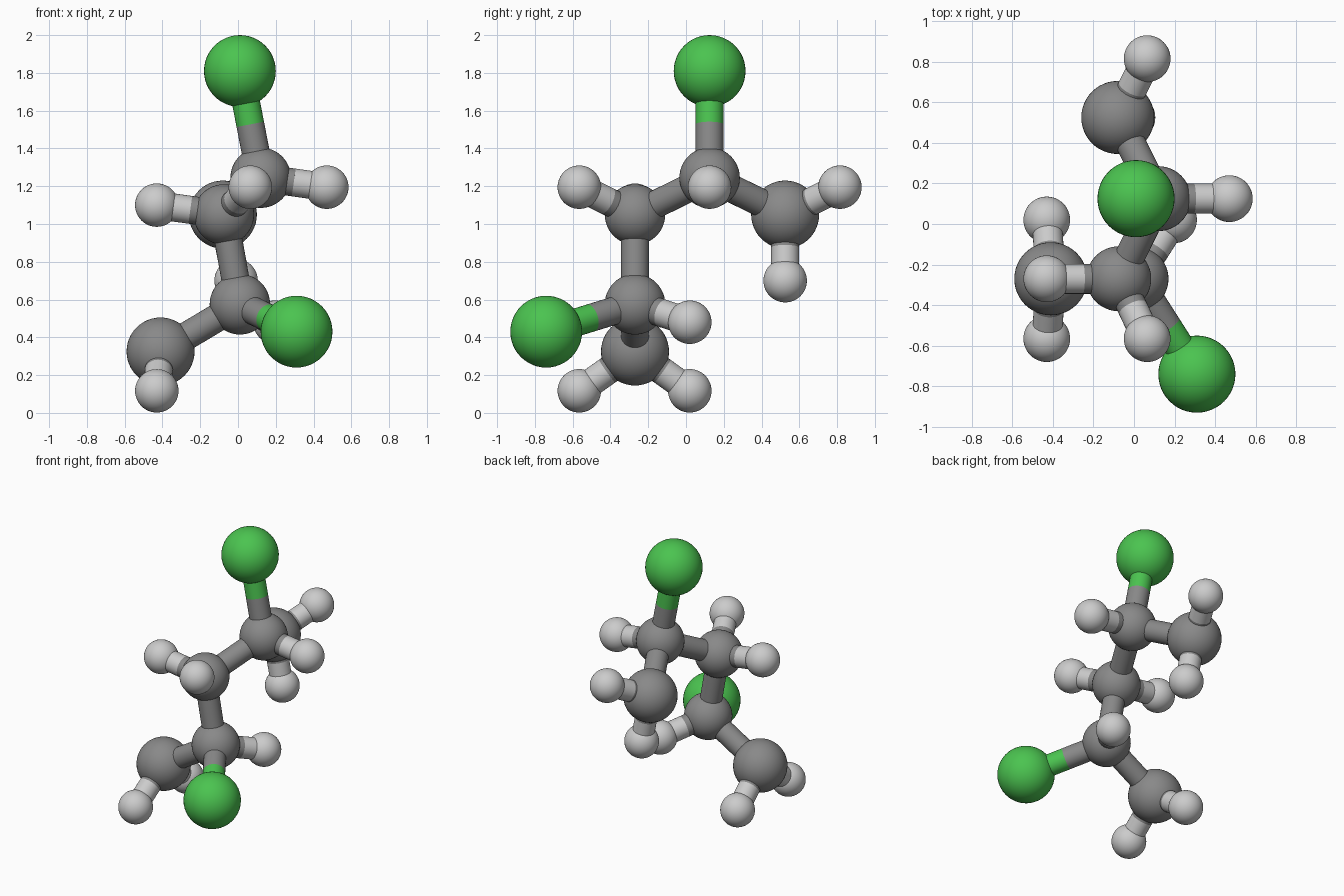
import bpy
from mathutils import Vector

if "Cube" in bpy.data.objects:
    bpy.data.objects.remove(bpy.data.objects["Cube"])


def material(name, rgb):
    m = bpy.data.materials.new(name)
    m.diffuse_color = (*rgb, 1)
    m.use_nodes = True
    m.node_tree.nodes["Principled BSDF"].inputs["Base Color"].default_value = m.diffuse_color
    return m


MATS = {
    "green": material("green", (0.07, 0.55, 0.08)),
    "dark": material("dark_grey", (0.25, 0.25, 0.25)),
    "light": material("light_grey", (0.58, 0.58, 0.58)),
}
BOND_R = 0.074

# atom name: (colour, radius, centre)
ATOMS = {
    "upper_green": ("green", 0.19, (0.01, 0.125, 1.81)),
    "lower_green": ("green", 0.19, (0.31, -0.74, 0.43)),
    "end_upper": ("dark", 0.18, (-0.08, 0.525, 1.05)),
    "chain_upper": ("dark", 0.16, (0.12, 0.125, 1.245)),
    "chain_middle": ("dark", 0.16, (-0.075, -0.27, 1.05)),
    "chain_lower": ("dark", 0.16, (0.01, -0.27, 0.575)),
    "end_lower": ("dark", 0.18, (-0.41, -0.27, 0.325)),
    "small_a": ("light", 0.115, (0.065, 0.815, 1.195)),
    "small_b": ("light", 0.115, (-0.01, 0.525, 0.70)),
    "small_c": ("light", 0.115, (0.47, 0.125, 1.195)),
    "small_d": ("light", 0.115, (0.065, -0.565, 1.195)),
    "small_e": ("light", 0.115, (-0.43, -0.27, 1.10)),
    "small_f": ("light", 0.115, (0.195, 0.02, 0.48)),
    "small_g": ("light", 0.115, (-0.43, -0.565, 0.117)),
    "small_h": ("light", 0.115, (-0.43, 0.02, 0.117)),
}
BONDS = [
    ("end_upper", "chain_upper"), ("chain_upper", "chain_middle"),
    ("chain_middle", "chain_lower"), ("chain_lower", "end_lower"),
    ("chain_upper", "upper_green"), ("chain_lower", "lower_green"),
    ("end_upper", "small_a"), ("end_upper", "small_b"),
    ("chain_upper", "small_c"), ("chain_middle", "small_d"),
    ("chain_middle", "small_e"), ("chain_lower", "small_f"),
    ("end_lower", "small_g"), ("end_lower", "small_h"),
]


def finish(name, colour):
    ob = bpy.context.object
    ob.name = name
    ob.data.materials.append(MATS[colour])
    bpy.ops.object.shade_smooth_by_angle()
    return ob


def rod(name, colour, a, b):
    d = b - a
    bpy.ops.mesh.primitive_cylinder_add(vertices=32, radius=BOND_R, depth=d.length,
                                        location=(a + b) / 2,
                                        rotation=d.to_track_quat('Z', 'Y').to_euler())
    finish(name, colour)


# Atom balls
for name, (colour, radius, centre) in ATOMS.items():
    bpy.ops.mesh.primitive_uv_sphere_add(segments=48, ring_count=24, radius=radius, location=centre)
    finish(name + "_ball", colour)

# Bonds: one rod between like balls, otherwise two half rods coloured by their own ball
for p, q in BONDS:
    (cp, _, a), (cq, _, b) = ATOMS[p], ATOMS[q]
    a, b = Vector(a), Vector(b)
    if cp == cq:
        rod(f"bond_{p}_{q}", cp, a, b)
    else:
        mid = (a + b) / 2
        rod(f"bond_{p}_{q}_inner", cp, a, mid)
        rod(f"bond_{p}_{q}_outer", cq, mid, b)
